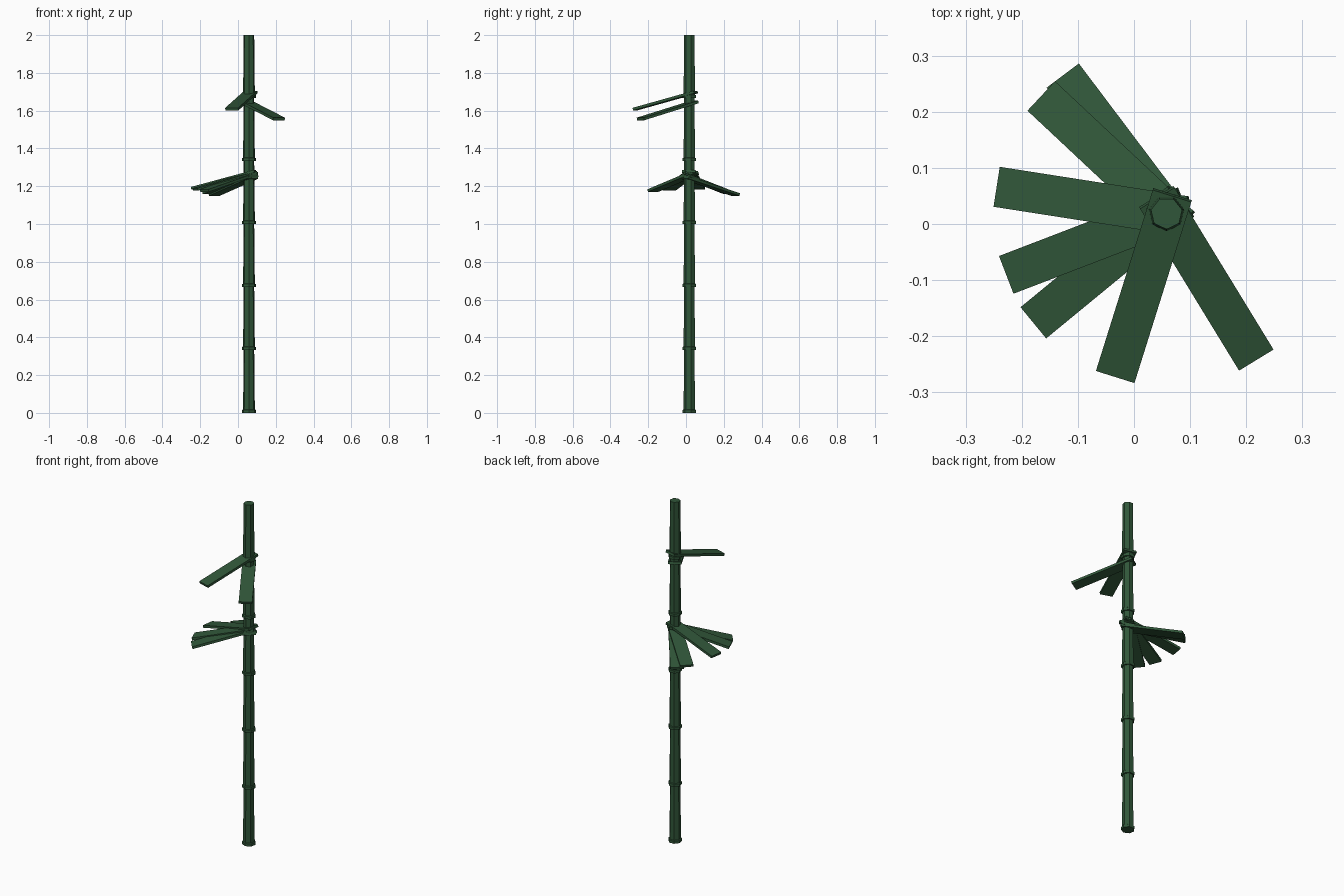
import bpy, bmesh, math
from mathutils import Matrix, Vector

if "Cube" in bpy.data.objects:
    bpy.data.objects.remove(bpy.data.objects["Cube"])

CX, CY = 0.058, 0.019      # stalk axis
SIDES = 7
SEGMENTS = 6
STEP = 2.0 / SEGMENTS
TILT = math.radians(15)

green = bpy.data.materials.new("dark bamboo green")
green.diffuse_color = (0.030, 0.094, 0.041, 1)
green.use_nodes = True
green.node_tree.nodes["Principled BSDF"].inputs["Base Color"].default_value = green.diffuse_color


def finish(bm, name):
    bmesh.ops.recalc_face_normals(bm, faces=bm.faces)
    mesh = bpy.data.meshes.new(name)
    bm.to_mesh(mesh)
    bm.free()
    mesh.materials.append(green)
    obj = bpy.data.objects.new(name, mesh)
    bpy.context.collection.objects.link(obj)
    return obj


def lathe(name, profile):
    """Seven-sided solid from (radius, height) pairs, one corner facing front."""
    bm = bmesh.new()
    rings = []
    for r, z in profile:
        angles = [-math.pi / 2 + 2 * math.pi * i / SIDES for i in range(SIDES)]
        rings.append([bm.verts.new((CX + r * math.cos(a), CY + r * math.sin(a), z)) for a in angles])
    for low, high in zip(rings, rings[1:]):
        for i in range(SIDES):
            j = (i + 1) % SIDES
            bm.faces.new((low[i], low[j], high[j], high[i]))
    bm.faces.new(rings[0][::-1])
    bm.faces.new(rings[-1])
    return finish(bm, name)


def leaf(name, tip_x, tip_y, tip_z):
    """Flat drooping blade from just behind the stalk axis to its tip."""
    heading = math.atan2(tip_y - CY, tip_x - CX)
    length, width, thick = 0.35, 0.072, 0.014
    bm = bmesh.new()
    bmesh.ops.create_cube(bm, size=1)
    bmesh.ops.transform(bm, verts=bm.verts, matrix=(
        Matrix.Translation((tip_x, tip_y, tip_z))
        @ Matrix.Rotation(heading, 4, 'Z')
        @ Matrix.Rotation(TILT, 4, 'Y')
        @ Matrix.Translation((-length / 2, 0, 0))
        @ Matrix.Diagonal(Vector((length, width, thick, 1)))))
    return finish(bm, name)


# Stalk: tapering segments, each with a collar at its foot
for n in range(SEGMENTS):
    z = n * STEP
    lathe(f"stalk_segment_{n + 1}", [
        (0.037, z), (0.037, z + 0.015), (0.032, z + 0.018), (0.0285, z + STEP)])

# Upper pair of leaves
leaf("upper_leaf_1", -0.033, -0.271, 1.608)
leaf("upper_leaf_2", 0.217, -0.241, 1.556)

# Lower fan of leaves
lower = [(-0.243, 0.066, 1.189), (-0.226, -0.090, 1.183), (-0.178, -0.175, 1.177),
         (-0.164, 0.227, 1.165), (-0.126, 0.263, 1.156)]
for n, tip in enumerate(lower):
    leaf(f"lower_leaf_{n + 1}", *tip)
